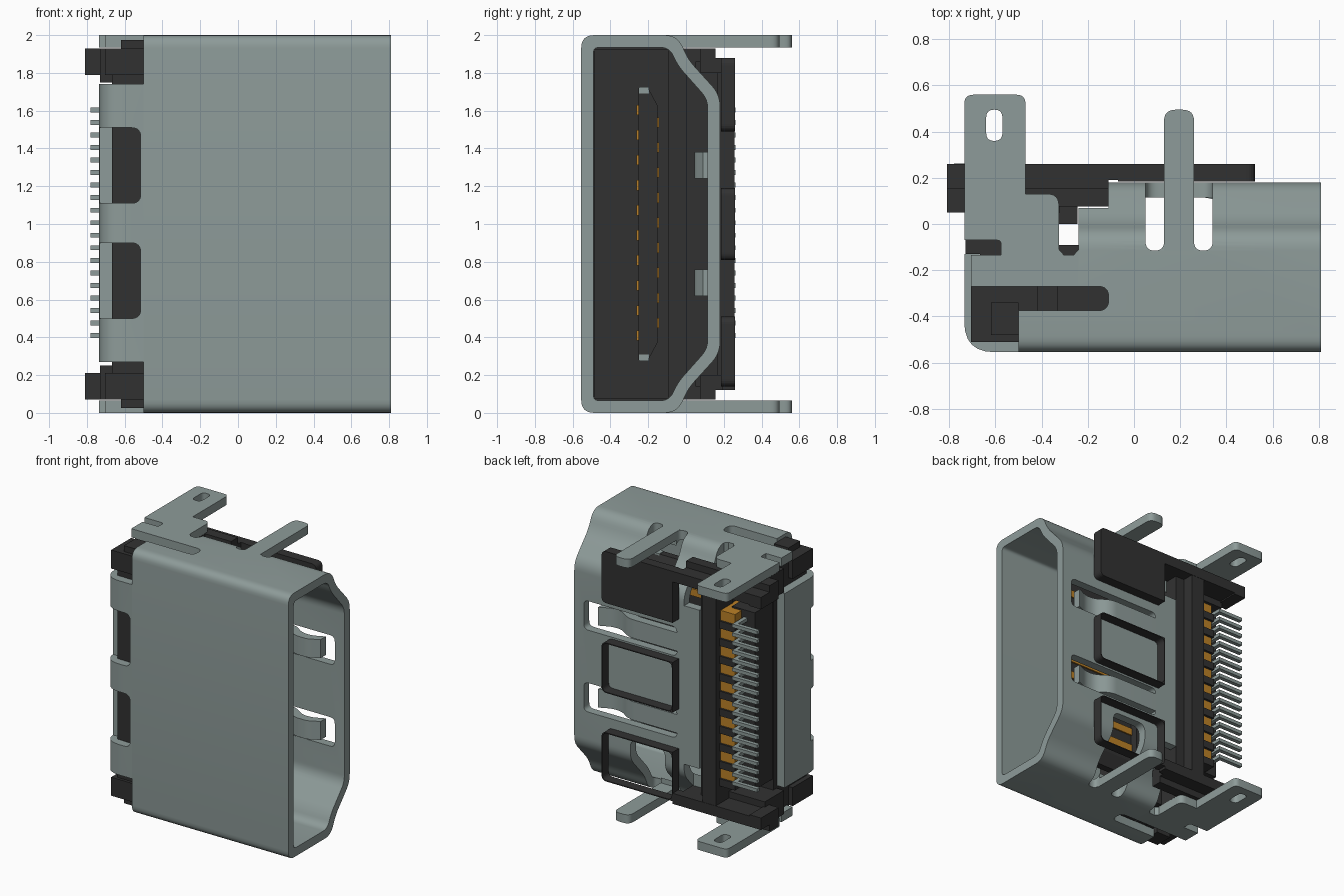
import bpy, bmesh, math
from mathutils import Vector

old = bpy.data.objects.get("Cube")
if old:
    bpy.data.objects.remove(old, do_unlink=True)


def material(name, rgb):
    m = bpy.data.materials.new(name)
    m.use_nodes = True
    m.diffuse_color = (*rgb, 1)
    m.node_tree.nodes["Principled BSDF"].inputs["Base Color"].default_value = (*rgb, 1)
    return m


STEEL = material("grey steel", (0.27, 0.33, 0.32))
BLACK = material("black plastic", (0.031, 0.031, 0.031))
GOLD = material("gold contact", (0.5, 0.22, 0.02))


def rounded(points):
    """Round each corner that carries a third value, its setback."""
    out = []
    for i, p in enumerate(points):
        here = Vector(p[:2])
        if len(p) < 3:
            out.append(here)
            continue
        before = Vector(points[i - 1][:2])
        after = Vector(points[(i + 1) % len(points)][:2])
        a = here + (before - here).normalized() * p[2]
        b = here + (after - here).normalized() * p[2]
        for k in range(7):
            t = k / 6
            out.append(a * (1 - t) ** 2 + here * 2 * t * (1 - t) + b * t * t)
    return out


def prism(name, points, axis, lo, hi, mat):
    """Extrude a flat outline along an axis from lo to hi."""
    place = {"x": lambda a, b, h: (h, a, b),
             "y": lambda a, b, h: (a, h, b),
             "z": lambda a, b, h: (a, b, h)}[axis]
    outline = rounded(points)
    bm = bmesh.new()
    low = [bm.verts.new(place(p.x, p.y, lo)) for p in outline]
    high = [bm.verts.new(place(p.x, p.y, hi)) for p in outline]
    bm.faces.new(low)
    bm.faces.new(high)
    for i in range(len(low)):
        bm.faces.new((low[i - 1], low[i], high[i], high[i - 1]))
    bmesh.ops.recalc_face_normals(bm, faces=bm.faces)
    mesh = bpy.data.meshes.new(name)
    bm.to_mesh(mesh)
    bm.free()
    mesh.materials.append(mat)
    ob = bpy.data.objects.new(name, mesh)
    bpy.context.collection.objects.link(ob)
    return ob


def rect(a0, a1, b0, b1, *r):
    return [(a0, b0, *r), (a1, b0, *r), (a1, b1, *r), (a0, b1, *r)]


def box(name, x, y, z, mat, *r):
    return prism(name, rect(*x, *y, *r), "z", *z, mat)


def pair(name, points, lo, hi, mat):
    """Make an upright prism and its mirror about mid height."""
    return [prism("upper_" + name, points, "z", lo, hi, mat),
            prism("lower_" + name, points, "z", 2 - hi, 2 - lo, mat)]


def cut(ob, cutters):
    for c in cutters:
        mod = ob.modifiers.new("cut", "BOOLEAN")
        mod.object, mod.operation, mod.solver = c, "DIFFERENCE", "EXACT"
    graph = bpy.context.evaluated_depsgraph_get()
    graph.update()
    mesh = bpy.data.meshes.new_from_object(ob.evaluated_get(graph))
    ob.modifiers.clear()
    ob.data = mesh
    for c in cutters:
        bpy.data.objects.remove(c, do_unlink=True)


def symmetric(half):
    return half + [(p[0], 2 - p[1], *p[2:]) for p in reversed(half)]


FULL = (-0.1, 2.1)
OUTER = symmetric([(-0.555, 2, 0.07), (-0.045, 2, 0.07), (0.012, 1.87, 0.05),
                   (0.18, 1.685, 0.06)])
INNER = symmetric([(-0.49, 1.935, 0.03), (-0.087, 1.935, 0.05), (-0.045, 1.84, 0.05),
                   (0.115, 1.66, 0.05)])

# Outer shell tube with its slots and spring windows
shell = prism("shell", OUTER, "x", -0.5, 0.81, STEEL)
cutters = [prism("cavity", INNER, "x", -0.9, 0.9, STEEL),
           box("rear_cut", (-0.9, -0.24), (-0.28, 0.3), FULL, STEEL),
           box("side_slot", (-0.9, -0.11), (-0.375, -0.27), FULL, STEEL, 0.045),
           box("tab_gap", (0.12, 0.27), (-0.07, 0.113), FULL, STEEL)]
for x0 in (0.05, 0.26):
    cutters.append(prism("tab_slot", [(x0, 0.113), (x0, -0.115, 0.039),
                                      (x0 + 0.08, -0.115, 0.039), (x0 + 0.08, 0.113)],
                         "z", *FULL, STEEL))
for z0, z1 in ((1.6, 2.1), (-0.1, 0.4)):
    cutters.append(box("corner_cut", (-0.9, -0.11), (0.07, 0.3), (z0, z1), STEEL))
for z0, z1 in ((1.53, 2.1), (-0.1, 0.47)):
    cutters.append(prism("tab_opening", rect(0.05, 0.34, z0, z1, 0.06),
                         "y", 0.1, 0.3, STEEL))
for z in (0.69, 1.31):
    cutters.append(prism("window", rect(-0.05, 0.73, z - 0.11, z + 0.11, 0.04),
                         "y", 0.1, 0.3, STEEL))
cut(shell, cutters)

# Rear bracket wrapping from the front wall, with notches between its fingers
bracket = prism("rear_bracket",
                [(-0.5, -0.555), (-0.735, -0.555, 0.13), (-0.735, -0.13),
                 (-0.67, -0.13), (-0.67, -0.49, 0.07), (-0.5, -0.49)],
                "z", 0.27, 1.74, STEEL)
cut(bracket, [prism("notch", rect(-0.9, -0.515, z, z + 0.4, 0.05), "y", -0.7, -0.45, STEEL)
              for z in (0.5, 1.11)])

# Mounting tabs above and below
mount = [(-0.735, -0.07), (-0.575, -0.07, 0.02), (-0.575, -0.135), (-0.705, -0.135),
         (-0.705, -0.27), (-0.24, -0.27), (-0.24, -0.11), (-0.262, -0.135),
         (-0.303, -0.135), (-0.325, -0.11),
         (-0.325, 0.13, 0.05), (-0.47, 0.13), (-0.47, 0.56, 0.04), (-0.735, 0.56, 0.04)]
tabs = pair("mounting_tab", mount, 1.935, 2, STEEL)
for tab in tabs:
    cut(tab, [box("tab_hole", (-0.64, -0.57), (0.36, 0.495), FULL, STEEL, 0.034)])
tabs += pair("long_tab", [(0.13, -0.116), (0.26, -0.116), (0.26, 0.495, 0.05),
                          (0.13, 0.495, 0.05)], 1.935, 2, STEEL)

# Bent spring fingers in the back wall
spring = [(-0.06, 0.18), (0.36, 0.18, 0.05), (0.46, 0.11, 0.04), (0.54, 0.11, 0.03),
          (0.63, 0.15), (0.63, 0.09), (0.55, 0.045, 0.03), (0.44, 0.045, 0.04),
          (0.34, 0.115, 0.05), (-0.06, 0.115)]
springs = [prism("spring_finger", spring, "z", z - 0.07, z + 0.07, STEEL)
           for z in (0.69, 1.31)]

# Plastic housing
box("housing_body", (-0.668, -0.1), (-0.488, -0.09), (0.075, 1.925), BLACK)
prism("housing_wall", INNER, "x", -0.42, -0.33, BLACK)
box("housing_step", (-0.4, -0.245), (0, 0.17), (0.2, 1.8), BLACK)
box("housing_rim", (-0.43, -0.32), (0.05, 0.258), (0.14, 1.86), BLACK)
box("pin_block", (-0.66, -0.47), (-0.13, 0.12), (0.33, 1.67), BLACK)
pair("corner_block", rect(-0.705, -0.5, -0.51, -0.27), 1.79, 1.93, BLACK)
pair("corner_rib", rect(-0.62, -0.5, -0.48, -0.34), 1.74, 1.975, BLACK)
pair("housing_side", rect(-0.73, -0.33, -0.13, 0.1), 1.75, 1.93, BLACK)
pair("housing_arm", rect(-0.72, -0.11, 0.075, 0.155), 1.8, 1.93, BLACK)
pair("housing_ledge", rect(-0.72, -0.07, 0.19, 0.26), 1.8, 1.88, BLACK)
pair("ledge_web", rect(-0.72, -0.11, 0.15, 0.2), 1.8, 1.88, BLACK)
pair("housing_foot", rect(-0.81, -0.715, 0.05, 0.155), 1.79, 1.93, BLACK)
pair("foot_ledge", rect(-0.81, -0.715, 0.15, 0.26), 1.79, 1.88, BLACK)

# Back pads: the upper one is solid, the others are thin rims
for name, z0, z1 in (("upper_pad", 1.49, 1.88), ("middle_rim", 0.81, 1.19),
                     ("lower_rim", 0.14, 0.51)):
    pad = prism(name, [(-0.07, z0), (0.525, z0, 0.04), (0.525, z1, 0.04), (-0.07, z1)],
                "y", 0.185, 0.26, BLACK)
    if "rim" in name:
        cut(pad, [prism("rim_hole", rect(-0.063, 0.518, z0 + 0.007, z1 - 0.007, 0.037),
                        "y", 0.1, 0.3, BLACK)])

# Tongue with contacts on both sides
prism("tongue", symmetric([(-0.252, 1.72), (-0.2, 1.72), (-0.152, 1.63)]),
      "x", -0.12, 0.48, BLACK)
pair("tongue_tip", rect(0.36, 0.483, -0.25, -0.195), 1.69, 1.724, STEEL)

# Contacts and solder feet, alternating between the two sides of the tongue
for i in range(19):
    z = 0.41 + i * 0.0663
    y = -0.154 if i % 2 else -0.262
    box("contact", (-0.1, 0.46), (y, y + 0.012), (z - 0.027, z + 0.027), GOLD)
    box("solder_foot", (-0.78, -0.57), (0.232, 0.262), (z - 0.013, z + 0.013), STEEL)
    box("pin_leg", (-0.6, -0.57), (0.1, 0.25), (z - 0.013, z + 0.013), STEEL)

# Gold leads resting on black comb teeth
for i in range(10):
    z = 0.39 + i * 0.1326
    box("lead", (-0.55, -0.425), (-0.1, 0.2), (z, z + 0.075), GOLD)
    box("comb_tooth", (-0.56, -0.42), (-0.1, 0.215), (z - 0.055, z), BLACK)

# Smooth the bends of the sheet metal
for ob in bpy.context.view_layer.objects:
    ob.select_set(False)
for ob in [shell, bracket] + tabs + springs:
    ob.select_set(True)
bpy.context.view_layer.objects.active = shell
bpy.ops.object.shade_smooth_by_angle(angle=math.radians(30))
